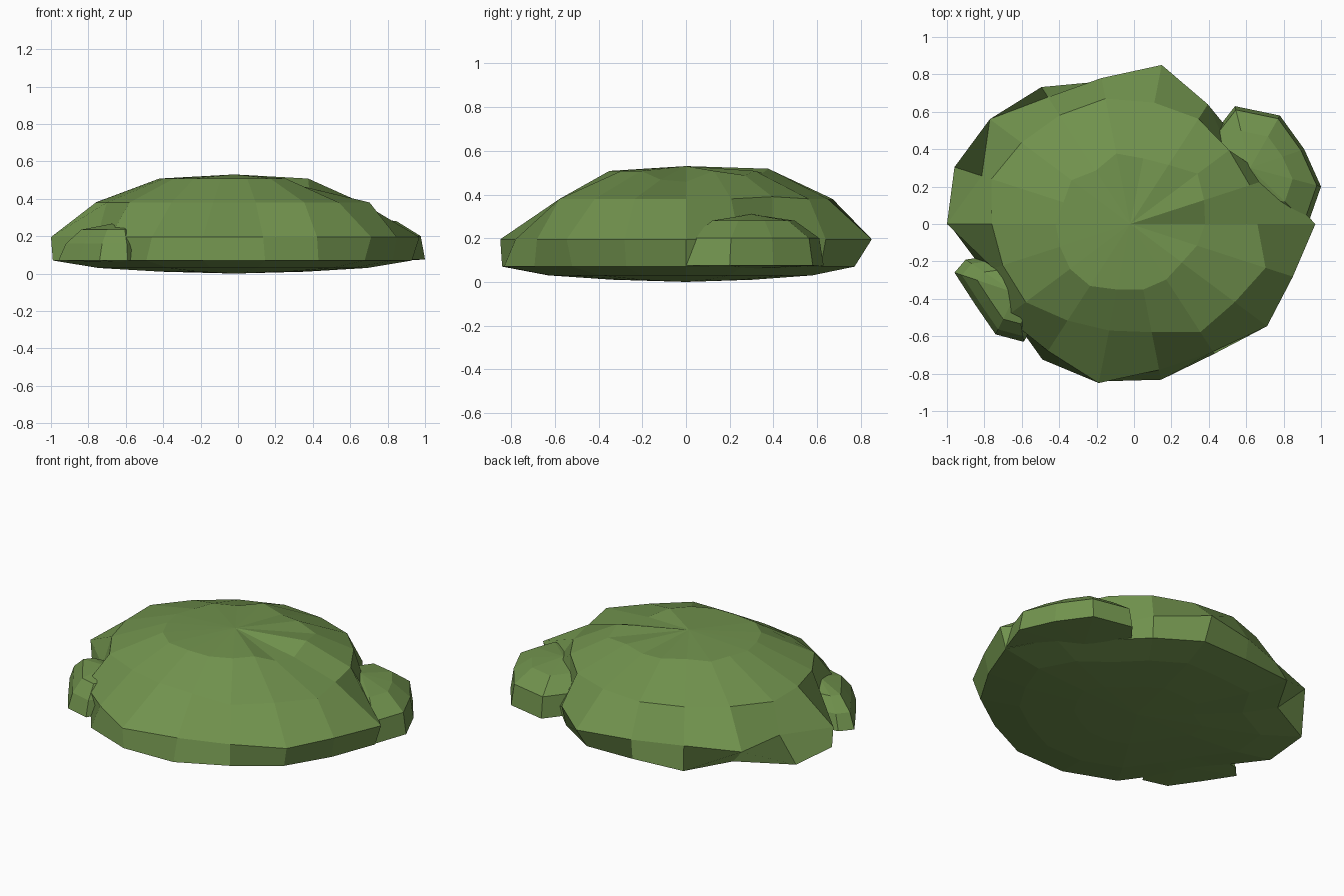
import bpy, bmesh, math

cube = bpy.data.objects.get("Cube")
if cube:
    bpy.data.objects.remove(cube, do_unlink=True)

# Leaf colour
leaf = bpy.data.materials.new("leaf_green")
leaf.use_nodes = True
colour = (0.165, 0.29, 0.075, 1)
leaf.diffuse_color = colour
leaf.node_tree.nodes["Principled BSDF"].inputs["Base Color"].default_value = colour
leaf.node_tree.nodes["Principled BSDF"].inputs["Roughness"].default_value = 0.9


def loft(name, rings, bottom, top):
    """Skin closed rings from low to high and close both ends with a fan."""
    bm = bmesh.new()
    loops = [[bm.verts.new(point) for point in ring] for ring in rings]
    count = len(loops[0])
    low, high = bm.verts.new(bottom), bm.verts.new(top)
    for i in range(count):
        j = (i + 1) % count
        for lower, upper in zip(loops, loops[1:]):
            bm.faces.new((lower[i], lower[j], upper[j], upper[i]))
        bm.faces.new((low, loops[0][j], loops[0][i]))
        bm.faces.new((high, loops[-1][i], loops[-1][j]))
    bmesh.ops.recalc_face_normals(bm, faces=bm.faces[:])
    mesh = bpy.data.meshes.new(name)
    bm.to_mesh(mesh)
    bm.free()
    mesh.materials.append(leaf)
    obj = bpy.data.objects.new(name, mesh)
    bpy.context.collection.objects.link(obj)
    return obj


def ragged_ring(radii, z, scale=1.0, lifts={}):
    """Oval ring of uneven radius from +x towards +y; lifts shift some points in z."""
    step = math.tau / len(radii)
    return [(-0.02 + r * scale * math.cos(i * step),
             r * scale * 0.89 * math.sin(i * step),
             z + lifts.get(i, 0)) for i, r in enumerate(radii)]


def side_clump(name, outline, centre, profile, bottom, top):
    """Small clump: one outline shrunk towards its centre at rising heights."""
    cx, cy = centre
    rings = [[(cx + (x - cx) * s, cy + (y - cy) * s, z) for x, y in outline]
             for z, s in profile]
    return loft(name, rings, (cx, cy, bottom), (cx, cy, top))


# Main mound, eighteen sided with a ragged rim
rim = [.95, .86, .76, .80, .88, .87, .95, .82, 1.0,
       .97, .83, .84, .94, .96, .95, .90, .91, .90]
waist = [.99, .80, .69, .83, .97, .89, .88, .98, .845,
         .98, .78, .87, .88, .97, .89, .885, .955, .925]
shoulder = [.68, .68, .69, .73, .74, .765, .755, .76, .79,
            .74, .725, .73, .67, .65, .66, .75, .73, .77]
crown = [.40, .42, .47, .41, .40, .43, .37, .41, .38,
         .40, .40, .42, .43, .40, .40, .385, .36, .38]
loft("main_mound", [
    ragged_ring(rim, 0.01, 0.4),
    ragged_ring(rim, 0.03, 0.75),
    ragged_ring(rim, 0.07),
    ragged_ring(waist, 0.195),
    ragged_ring(shoulder, 0.38, lifts={2: .01}),
    ragged_ring(crown, 0.508, lifts={0: -.05, 2: -.02, 4: -.01, 5: .01, 17: -.04}),
], (-0.02, 0, 0), (-0.02, 0, 0.53))

# Clump on the back left
side_clump("back_left_clump",
           [(1.0, .2), (.91, .4), (.78, .58), (.54, .63),
            (.4, .45), (.5, .1), (.78, .02), (.93, .0)],
           (.62, .3), [(.075, 1), (.2, .94), (.28, .6)], .06, .31)

# Clump on the front right
side_clump("front_right_clump",
           [(-.96, -.26), (-.85, -.43), (-.74, -.59), (-.59, -.63),
            (-.48, -.45), (-.52, -.25), (-.75, -.17), (-.9, -.19)],
           (-.63, -.37), [(.07, 1), (.16, .88), (.235, .63)], .06, .275)
